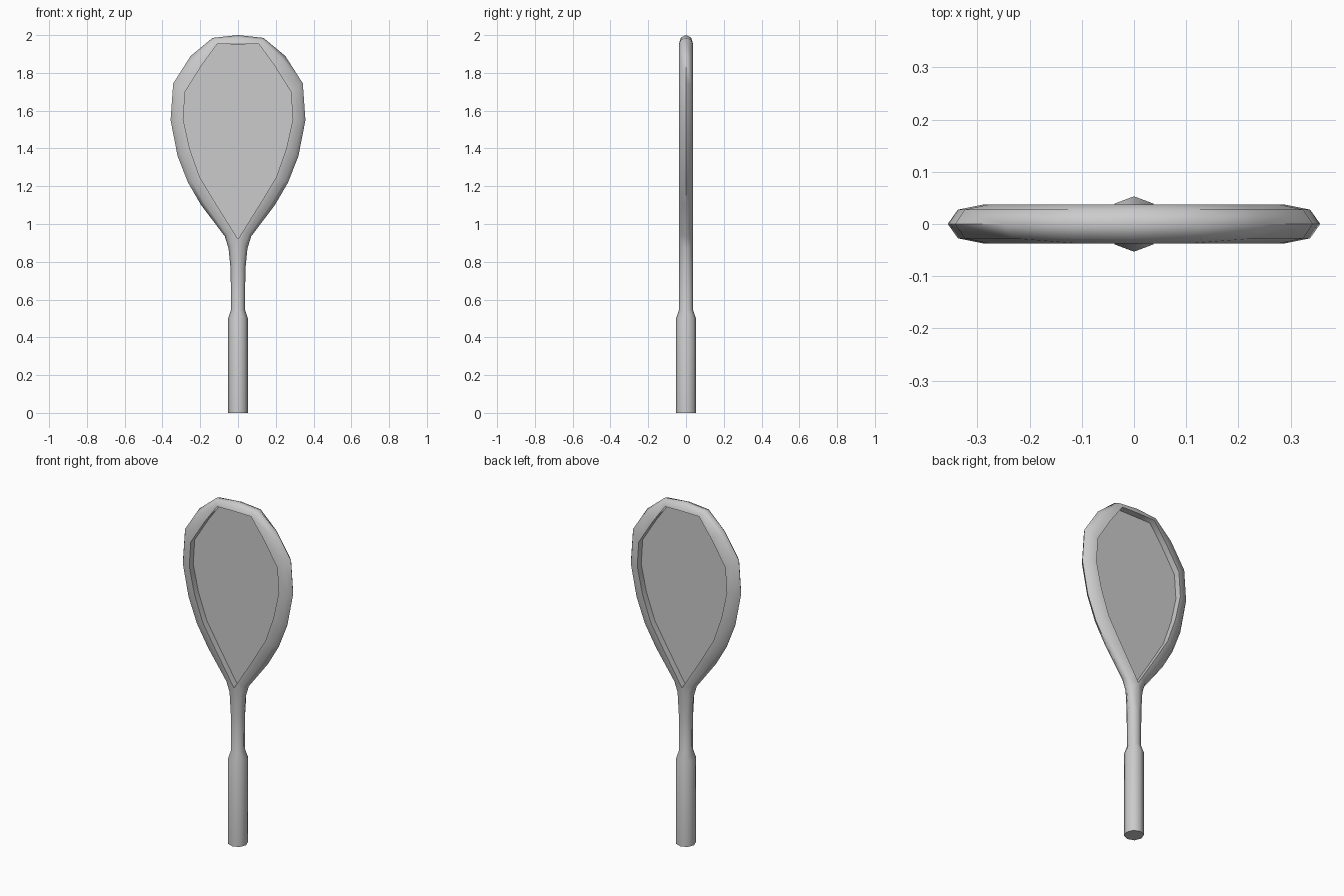
import bpy, bmesh, math

if "Cube" in bpy.data.objects:
    bpy.data.objects.remove(bpy.data.objects["Cube"])

# Right half stations, top to butt: outer x, outer z, inner x, inner z, half depth
stations = [
    (0, 2.0, 0, 1.955, .037), (.135, 1.985, .11, 1.953, .037),
    (.25, 1.89, .192, 1.84, .037), (.343, 1.745, .28, 1.70, .037),
    (.357, 1.55, .29, 1.555, .037), (.32, 1.36, .256, 1.40, .037),
    (.265, 1.22, .203, 1.25, .037), (.195, 1.10, .125, 1.12, .037),
    (.07, .935, .025, .96, .037), (.05, .87, 0, .92, .037),
    (.039, .76, 0, .76, .037), (.037, .545, 0, .545, .037),
    (.052, .50, 0, .50, .053), (.052, 0, 0, 0, .053),
]
THROAT = 9  # last station that borders the string bed


def section(ox, oz, ix, iz, h):
    """Half section: inner front, shoulder, outer edge, shoulder, inner back."""
    out = []
    for t, y in ((1, -1), (.29, -.74), (0, 0), (.29, .74), (1, 1)):
        out.append((ox + (ix - ox) * t, y * h, oz + (iz - oz) * t))
    return out


def finish(name, bm):
    bmesh.ops.remove_doubles(bm, verts=bm.verts[:], dist=1e-5)
    bmesh.ops.recalc_face_normals(bm, faces=bm.faces[:])
    mesh = bpy.data.meshes.new(name)
    bm.to_mesh(mesh)
    bm.free()
    obj = bpy.data.objects.new(name, mesh)
    bpy.context.collection.objects.link(obj)
    bpy.ops.object.select_all(action='DESELECT')
    obj.select_set(True)
    bpy.context.view_layer.objects.active = obj
    bpy.ops.object.shade_smooth_by_angle(angle=math.radians(70))
    return obj


# Frame, shaft and grip: swept half sections on both sides of the centre line
bm = bmesh.new()
for side in (1, -1):
    rings = []
    for i, s in enumerate(stations):
        pts = section(*s)
        if i <= THROAT:
            pts.append((s[2], 0, s[3]))  # foot of the inner wall
        rings.append([bm.verts.new((x * side, y, z)) for x, y, z in pts])
    for i, (a, b) in enumerate(zip(rings, rings[1:])):
        n = len(b)
        for j in range(n if n == 6 else 4):
            k = (j + 1) % n
            bm.faces.new((a[j], a[k], b[k], b[j]))
    bm.faces.new(rings[-1])
finish("racket_frame_and_grip", bm)

# String bed: thin sheet filling the opening
bm = bmesh.new()
right = [(s[2], 0, s[3]) for s in stations[1:THROAT + 1]]
left = [(-x, y, z) for x, y, z in reversed(right[:-1])]
bm.faces.new([bm.verts.new(p) for p in right + left])
finish("string_bed", bm)
